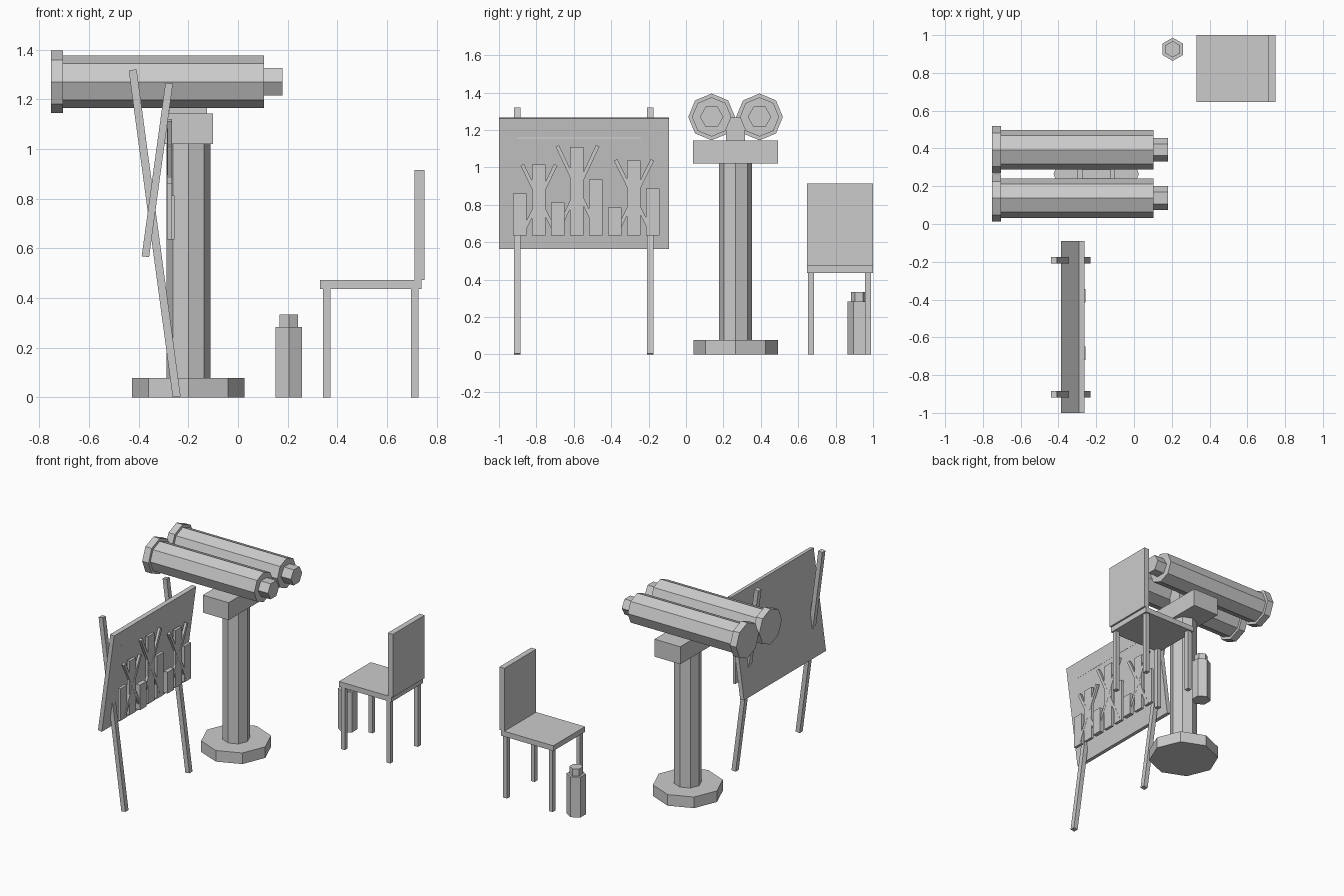
import bpy, bmesh
from math import sin, cos, pi, atan2, hypot
from mathutils import Vector

old = bpy.data.objects.get("Cube")
if old:
    bpy.data.objects.remove(old, do_unlink=True)

grey = bpy.data.materials.new("plain grey")
grey.use_nodes = True
GREY = (0.6, 0.6, 0.6, 1)
grey.diffuse_color = GREY
grey.node_tree.nodes["Principled BSDF"].inputs["Base Color"].default_value = GREY


def add_object(name, bm, location, rotation=(0, 0, 0)):
    bmesh.ops.recalc_face_normals(bm, faces=bm.faces)
    mesh = bpy.data.meshes.new(name)
    bm.to_mesh(mesh)
    bm.free()
    mesh.materials.append(grey)
    ob = bpy.data.objects.new(name, mesh)
    ob.location, ob.rotation_euler = location, rotation
    bpy.context.collection.objects.link(ob)
    return ob


def box(name, center, size, rotation=(0, 0, 0)):
    bm = bmesh.new()
    bmesh.ops.create_cube(bm, size=1)
    bmesh.ops.scale(bm, vec=size, verts=bm.verts)
    return add_object(name, bm, center, rotation)


def box_between(name, low, high):
    low, high = Vector(low), Vector(high)
    return box(name, (low + high) / 2, high - low)


def prism(name, start, length, radius, sides, axis="z", turn=0.0):
    """Flat-sided cylinder from start, running along z or x."""
    bm = bmesh.new()
    ring = []
    for i in range(sides):
        a = turn + 2 * pi * i / sides
        u, v = radius * cos(a), radius * sin(a)
        ring.append(bm.verts.new((u, v, 0) if axis == "z" else (0, u, v)))
    face = bm.faces.new(ring)
    new = bmesh.ops.extrude_face_region(bm, geom=[face])["geom"]
    step = (0, 0, length) if axis == "z" else (length, 0, 0)
    bmesh.ops.translate(bm, vec=step, verts=[g for g in new if isinstance(g, bmesh.types.BMVert)])
    # keep the starting cap so the prism is closed
    if not face.is_valid:
        bm.faces.new(ring)
    return add_object(name, bm, start)


# Viewer stand
SX, SY = -0.2, 0.265
prism("stand_base", (SX, SY, 0), 0.078, 0.226, 8)
prism("stand_column", (SX, SY, 0.078), 0.942, 0.0885, 8)
box_between("stand_head", (SX - 0.1, SY - 0.227, 1.02), (SX + 0.1, SY + 0.227, 1.143))
box_between("tube_bridge", (SX - 0.075, SY - 0.05, 1.143), (SX + 0.075, SY + 0.05, 1.268))

# Twin viewing tubes
for side, y in (("right", SY - 0.128), ("left", SY + 0.128)):
    prism(side + "_tube", (-0.704, y, 1.27), 0.808, 0.105, 8, "x")
    prism(side + "_lens_rim", (-0.753, y, 1.27), 0.049, 0.125, 8, "x")
    prism(side + "_eyepiece", (0.104, y, 1.27), 0.076, 0.063, 6, "x")

# Sign board and its sloping posts
box("sign_board", (-0.325, -0.545, 0.915), (0.03, 0.91, 0.705), (0, atan2(0.096, 0.7), 0))
top, foot = Vector((-0.424, 0, 1.318)), Vector((-0.247, 0, 0.002))
lean = top - foot
for side, y in (("right", -0.902), ("left", -0.192)):
    mid = (top + foot) / 2 + Vector((0, y, 0))
    box(side + "_sign_post", mid, (0.032, 0.034, lean.length), (0, atan2(lean.x, lean.z), 0))

# Raised skyline on the sign
heights = (0.861, 1.016, 0.813, 1.11, 0.936, 0.786, 1.037, 0.888)
for i, z in enumerate(heights):
    y = -0.888 + 0.1016 * i
    front = -0.256 if i in (2, 5) else -0.266
    box_between(f"skyline_block_{i + 1}", (-0.286, y - 0.036, 0.636), (front, y + 0.036, z))

# Crossed branches
for n, (y, z, dy, dz) in enumerate(((-0.786, 0.83, 0.09, 0.185),
                                    (-0.58, 0.885, 0.108, 0.23),
                                    (-0.278, 0.84, 0.098, 0.2))):
    for s in (-1, 1):
        box(f"branch_{n + 1}_{'a' if s < 0 else 'b'}", (-0.274, y, z),
            (0.018, 0.02, 2 * hypot(dy, dz)), (s * atan2(dy, dz), 0, 0))

box_between("sign_title_strip", (-0.29, -0.9, 1.153), (-0.276, -0.24, 1.165))

# Chair
box_between("chair_seat", (0.331, 0.647, 0.436), (0.738, 1.0, 0.473))
box_between("chair_back", (0.711, 0.647, 0.473), (0.75, 1.0, 0.915))
for x in (0.358, 0.712):
    for y in (0.668, 0.974):
        name = ("back" if x > 0.5 else "front") + ("_left" if y > 0.8 else "_right") + "_chair_leg"
        box(name, (x, y, 0.218), (0.03, 0.032, 0.436))

# Flask
prism("flask_body", (0.205, 0.925, 0), 0.283, 0.0615, 6, turn=pi / 2)
prism("flask_cap", (0.205, 0.925, 0.283), 0.05, 0.043, 6, turn=pi / 2)
